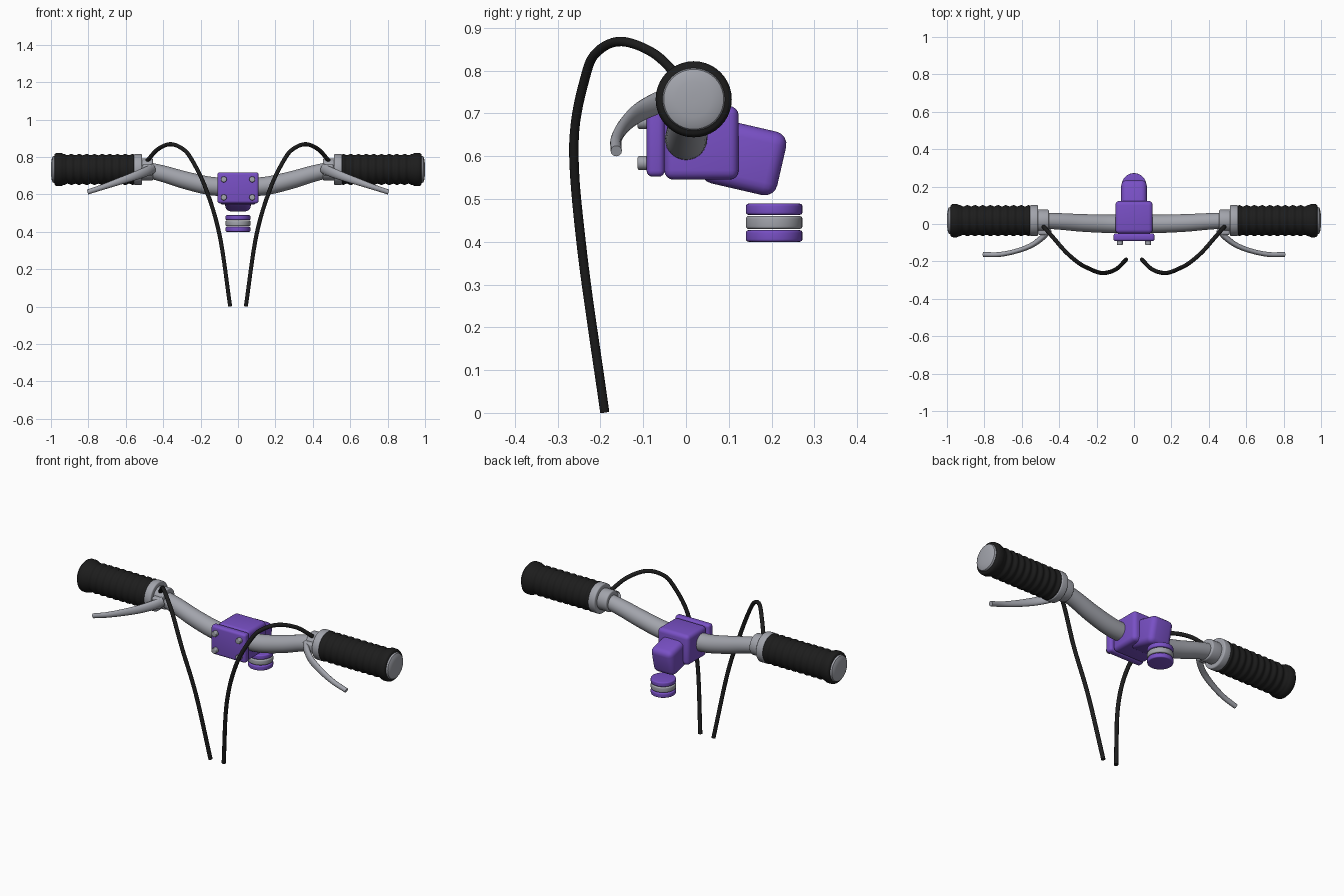
import bpy, bmesh, math
from mathutils import Vector, Matrix

if "Cube" in bpy.data.objects:
    bpy.data.objects.remove(bpy.data.objects["Cube"])


def material(name, rgb):
    m = bpy.data.materials.new(name)
    m.diffuse_color = (*rgb, 1)
    m.use_nodes = True
    m.node_tree.nodes["Principled BSDF"].inputs["Base Color"].default_value = m.diffuse_color
    return m


GREY = material("brushed grey", (0.36, 0.37, 0.41))
PURPLE = material("anodised purple", (0.19, 0.08, 0.56))
BLACK = material("rubber black", (0.012, 0.012, 0.012))
AXIS_Y, AXIS_Z = 0.018, 0.733      # centre line of the grips


def finish(name, bm, mat, angle=40):
    bmesh.ops.recalc_face_normals(bm, faces=bm.faces)
    me = bpy.data.meshes.new(name)
    bm.to_mesh(me)
    bm.free()
    ob = bpy.data.objects.new(name, me)
    bpy.context.collection.objects.link(ob)
    me.materials.append(mat)
    bpy.ops.object.select_all(action='DESELECT')
    ob.select_set(True)
    bpy.context.view_layer.objects.active = ob
    bpy.ops.object.shade_smooth_by_angle(angle=math.radians(angle))
    return ob


def skin(bm, rings):
    """Join vertex rings with quads and cap both ends."""
    n = len(rings[0])
    for a, b in zip(rings, rings[1:]):
        for i in range(n):
            j = (i + 1) % n
            bm.faces.new((a[i], a[j], b[j], b[i]))
    bm.faces.new(rings[0])
    bm.faces.new(rings[-1])


def lathe(name, profile, mat, matrix, n=40):
    """Solid of revolution from (height, radius) pairs."""
    bm = bmesh.new()
    rings = [[bm.verts.new(matrix @ Vector((r * math.cos(2 * math.pi * i / n),
                                            r * math.sin(2 * math.pi * i / n), h)))
              for i in range(n)] for h, r in profile]
    skin(bm, rings)
    return finish(name, bm, mat)


def spline(pts, steps):
    """Catmull-Rom interpolation through tuples of any length."""
    ext = [[2 * a - b for a, b in zip(pts[0], pts[1])], *pts,
           [2 * a - b for a, b in zip(pts[-1], pts[-2])]]
    out = []
    for k in range(1, len(ext) - 2):
        for s in range(steps):
            t = s / steps
            out.append([0.5 * (2 * b + (c - a) * t + (2 * a - 5 * b + 4 * c - d) * t * t
                               + (3 * b - a - 3 * c + d) * t ** 3)
                        for a, b, c, d in zip(*ext[k - 1:k + 3])])
    return out + [list(pts[-1])]


def sweep(name, pts, mat, steps=6, n=16):
    """Tube through (x, y, z, half width, half height) points."""
    path = spline(pts, steps)
    pos = [Vector(p[:3]) for p in path]
    bm = bmesh.new()
    rings = []
    for k, p in enumerate(path):
        t = (pos[min(k + 1, len(pos) - 1)] - pos[max(k - 1, 0)]).normalized()
        side = t.cross(Vector((0, 0, 1))).normalized()
        up = side.cross(t)
        rings.append([bm.verts.new(pos[k] + side * p[3] * math.cos(2 * math.pi * i / n)
                                   + up * p[4] * math.sin(2 * math.pi * i / n))
                      for i in range(n)])
    skin(bm, rings)
    return finish(name, bm, mat, 50)


def block(name, centre, size, bevel, mat, tilt=0):
    """Rounded box, tilted about x."""
    bm = bmesh.new()
    bmesh.ops.create_cube(bm, size=1)
    bmesh.ops.scale(bm, vec=size, verts=bm.verts)
    bmesh.ops.bevel(bm, geom=bm.edges[:], offset=bevel, segments=4, profile=0.5,
                    affect='EDGES')
    bm.transform(Matrix.Translation(centre) @ Matrix.Rotation(math.radians(tilt), 4, 'X'))
    return finish(name, bm, mat)


def rounded(h0, h1, r, b):
    """Cylinder profile with rounded rims."""
    arc = [(b * (1 - math.cos(a)), r - b + b * math.sin(a))
           for a in (0, math.pi / 8, math.pi / 4, 3 * math.pi / 8, math.pi / 2)]
    return [(h0 + d, q) for d, q in arc] + [(h1 - d, q) for d, q in reversed(arc)]


# Handlebar: thicker and lower in the middle
half = [(0.14, 0.001, 0.644, 0.049), (0.28, 0.006, 0.675, 0.047),
        (0.40, 0.014, 0.71, 0.044), (0.50, AXIS_Y, 0.731, 0.042),
        (0.62, AXIS_Y, AXIS_Z, 0.042)]
bar = ([(-x, y, z, r, r) for x, y, z, r in reversed(half)]
       + [(0, 0, 0.64, 0.05, 0.05)] + [(x, y, z, r, r) for x, y, z, r in half])
sweep("handlebar", bar, GREY, n=32)

# Ribbed grip profile along the bar
grip = [(0.553, 0.05), (0.553, 0.076), (0.558, 0.081)]
for i in range(81):
    h = 0.562 + 0.37 * i / 80
    grip.append((h, 0.0795 + 0.0035 * math.cos(2 * math.pi * 9 * i / 80)))
grip += [(0.94, 0.086), (0.947, 0.089), (0.968, 0.089), (0.976, 0.086), (0.981, 0.080),
         (0.981, 0.05)]

for s, label in ((-1, "left"), (1, "right")):
    along = (Matrix.Translation((0, AXIS_Y, AXIS_Z))
             @ Matrix.Rotation(s * math.pi / 2, 4, 'Y'))
    lathe(label + "_grip", grip, BLACK, along)
    # Domed end cap
    lathe(label + "_end_cap", [(0.97, 0.073), (0.982, 0.073), (0.990, 0.070), (0.995, 0.060),
                               (0.998, 0.042), (1.0, 0.02), (1.0, 0.004)], GREY, along)
    lathe(label + "_grip_collar", rounded(0.513, 0.556, 0.083, 0.007), GREY, along)
    lathe(label + "_lever_clamp", rounded(0.455, 0.52, 0.059, 0.007), GREY, along)

    # Lever pivot housing and cable stop
    block(label + "_lever_mount", (s * 0.485, -0.03, 0.73), (0.055, 0.06, 0.06), 0.012, GREY)

    # Curved brake lever, tall at the pivot and slim at the tip
    lever = [(0.455, -0.03, 0.738, 0.017, 0.026), (0.49, -0.072, 0.722, 0.016, 0.026),
             (0.55, -0.115, 0.699, 0.014, 0.023), (0.63, -0.145, 0.671, 0.013, 0.019),
             (0.72, -0.163, 0.64, 0.013, 0.015), (0.805, -0.163, 0.612, 0.013, 0.013)]
    sweep(label + "_brake_lever", [(s * p[0], *p[1:]) for p in lever], GREY)

    # Brake cable arching up, forward and down
    cable = [(0.485, -0.012, 0.78), (0.43, -0.075, 0.84), (0.364, -0.15, 0.868),
             (0.30, -0.205, 0.846), (0.25, -0.234, 0.79), (0.172, -0.262, 0.63),
             (0.098, -0.243, 0.38), (0.042, -0.19, 0.002)]
    sweep(label + "_brake_cable", [(s * x, y, z, 0.011, 0.011) for x, y, z in cable],
          BLACK, steps=8, n=12)

    # Face plate bolts
    for row, z in (("lower", 0.584), ("upper", 0.68)):
        m = Matrix.Translation((s * 0.076, 0, z)) @ Matrix.Rotation(math.pi / 2, 4, 'X')
        lathe(f"{label}_{row}_bolt", rounded(0.08, 0.113, 0.016, 0.004), GREY, m, 20)

# Stem: face plate, clamp body and tilted neck
block("stem_face_plate", (0, -0.071, 0.635), (0.22, 0.042, 0.166), 0.014, PURPLE)
block("stem_body", (0, 0.036, 0.631), (0.2, 0.174, 0.172), 0.022, PURPLE)
block("stem_neck", (0, 0.135, 0.597), (0.137, 0.182, 0.152), 0.03, PURPLE, -13)

# Headset spacers under the neck
for name, z0, z1, mat in (("lower_spacer", 0.400, 0.427, PURPLE),
                          ("middle_spacer", 0.430, 0.460, GREY),
                          ("upper_spacer", 0.463, 0.489, PURPLE)):
    lathe(name, rounded(z0, z1, 0.066, 0.006), mat, Matrix.Translation((0, 0.206, 0)))
